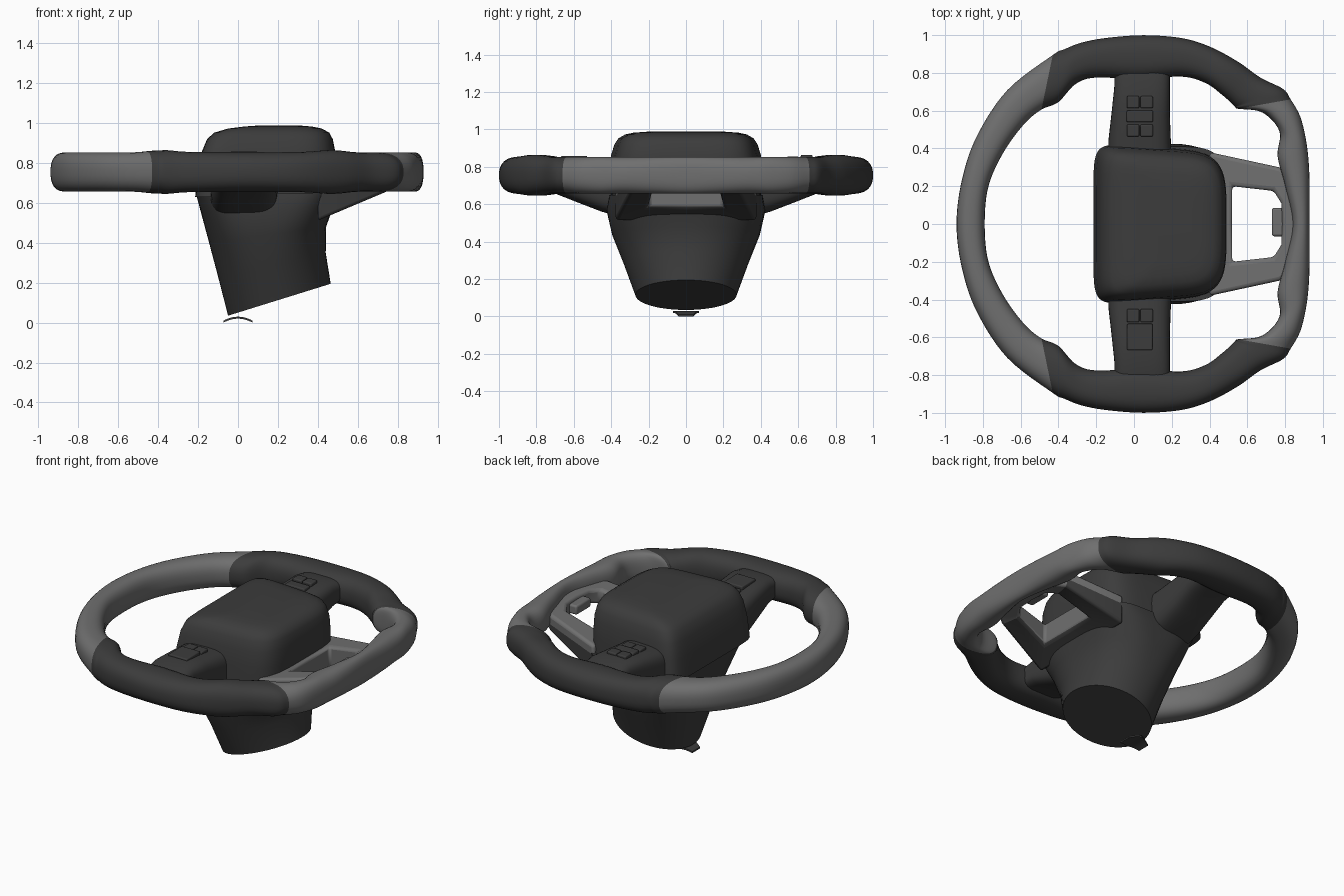
import bpy, bmesh, math
from mathutils import Vector

cube = bpy.data.objects.get("Cube")
if cube:
    bpy.data.objects.remove(cube, do_unlink=True)


def material(name, value):
    mat = bpy.data.materials.new(name)
    mat.use_nodes = True
    colour = (value, value, value, 1)
    mat.diffuse_color = colour
    bsdf = mat.node_tree.nodes["Principled BSDF"]
    bsdf.inputs["Base Color"].default_value = colour
    bsdf.inputs["Roughness"].default_value = 0.6
    return mat


DARK = material("charcoal leather", 0.045)
GREY = material("satin grey", 0.16)


def loft(name, rings, closed=False, rule=None, bevel=0, angle=40):
    """Skin a list of equal rings; rule(ring, side) picks the material slot."""
    bm = bmesh.new()
    rows = [[bm.verts.new(p) for p in ring] for ring in rings]
    count, sides = len(rows), len(rows[0])
    for i in range(count if closed else count - 1):
        a, b = rows[i], rows[(i + 1) % count]
        for j in range(sides):
            k = (j + 1) % sides
            face = bm.faces.new((a[j], a[k], b[k], b[j]))
            face.material_index = rule(i, j) if rule else 0
    if not closed:
        bm.faces.new(rows[0])
        bm.faces.new(rows[-1])
    bmesh.ops.recalc_face_normals(bm, faces=bm.faces[:])
    mesh = bpy.data.meshes.new(name)
    bm.to_mesh(mesh)
    bm.free()
    ob = bpy.data.objects.new(name, mesh)
    bpy.context.collection.objects.link(ob)
    mesh.materials.append(DARK)
    mesh.materials.append(GREY)
    bpy.ops.object.select_all(action='DESELECT')
    bpy.context.view_layer.objects.active = ob
    ob.select_set(True)
    bpy.ops.object.shade_smooth_by_angle(angle=math.radians(angle))
    if bevel:
        mod = ob.modifiers.new("Rounded edges", 'BEVEL')
        mod.width, mod.segments = bevel, 3
        mod.limit_method = 'ANGLE'
    return ob


def oval(power, count=48, power_left=None):
    """Unit superellipse points, optionally with tighter corners on the left."""
    points = []
    for i in range(count):
        a = math.tau * (i + 0.5) / count
        c, s = math.cos(a), math.sin(a)
        e = 2 / (power_left if power_left and c < 0 else power)
        points.append((math.copysign(abs(c) ** e, c), math.copysign(abs(s) ** e, s)))
    return points


def mirrored(half):
    """Close a half loop of (x, y, x, y) stations across the y = 0 plane."""
    return half + [(a, -b, c, -d) for a, b, c, d in half[-2:0:-1]]


# Rim: outer and inner edge of each station, smoothly interpolated
half_rim = [
    (-.94, 0, -.79, 0), (-.91, .24, -.77, .2), (-.83, .47, -.69, .38),
    (-.67, .71, -.58, .53), (-.43, .895, -.49, .605), (-.37, .925, -.4, .645),
    (-.28, .96, -.31, .74), (-.15, .985, -.2, .775), (.05, 1, .03, .765),
    (.25, .985, .25, .78), (.4, .94, .38, .745), (.55, .86, .47, .68),
    (.67, .775, .52, .635), (.79, .715, .535, .62), (.83, .66, .55, .61),
    (.88, .57, .68, .59), (.91, .45, .77, .49), (.925, .33, .76, .36),
    (.93, .2, .8, .2), (.93, 0, .84, 0)]
stations = [Vector(s) for s in mirrored(half_rim)]
total, steps = len(stations), 6
section = oval(2.5, 28)
rings = []
for i in range(total):
    p, q, r, s = (stations[(i + k) % total] for k in (-1, 0, 1, 2))
    for step in range(steps):
        t = step / steps
        v = q + (r - p) * (t / 2) + (2 * p - 5 * q + 4 * r - s) * (t * t / 2) \
            + (3 * q - p - 3 * r + s) * (t ** 3 / 2)
        cx, cy = (v[0] + v[2]) / 2, (v[1] + v[3]) / 2
        wx, wy = (v[0] - v[2]) / 2, (v[1] - v[3]) / 2
        h = 0.098 + 0.012 * math.exp(-((abs(cy) - 0.8) / 0.06) ** 2)
        rings.append([(cx + wx * a, cy + wy * a, 0.755 + h * b) for a, b in section])


def rim_colour(i, j):
    seg = i // steps
    return 0 if 4 <= min(seg, total - 1 - seg) < 14 else 1


loft("steering_rim", rings, closed=True, rule=rim_colour, angle=60)

# Centre pad: stacked rounded outlines, slightly narrower towards +x
pad_levels = [(.63, -.215, .487, .405), (.76, -.2, .49, .4), (.86, -.18, .487, .388),
              (.92, -.155, .475, .37), (.952, -.12, .458, .35), (.973, -.05, .42, .315),
              (.983, .03, .37, .27), (.988, .1, .31, .2)]
rings = []
for z, x0, x1, hy in pad_levels:
    cx, hx = (x0 + x1) / 2, (x1 - x0) / 2
    rings.append([(cx + hx * a, hy * b * (1 - 0.06 * a), z)
                  for a, b in oval(4.5, 64, 8)])
loft("centre_pad", rings, angle=50)

# Column shroud: tilted round base growing into the pad outline
shroud_levels = [(-.05, .035, .465, .195, .27, 2), (-.1, .23, .44, .35, .335, 2.2),
                 (-.145, .4, .442, .48, .395, 2.6), (-.188, .56, .475, .575, .425, 3.5),
                 (-.212, .65, .49, .65, .41, 5)]
rings = []
for x0, z0, x1, z1, hy, power in shroud_levels:
    rings.append([((x0 + x1 + (x1 - x0) * a) / 2, hy * b,
                   (z0 + z1 + (z1 - z0) * a) / 2) for a, b in oval(power, 64)])
loft("column_shroud", rings, angle=50)

# Window spoke: frame around an opening, grey above and dark beneath
half_frame = [(.4, 0, .52, 0), (.4, .38, .52, .2), (.77, .3, .74, .175),
              (.87, .22, .78, .11), (.88, 0, .785, 0)]
frame = mirrored(half_frame)
rings = []
for ox, oy, ix, iy in frame:
    def low(x):
        return 0.53 + 0.42 * (min(x, .8) - .45)

    def high(x):
        return 0.71 + 0.2 * (x - .45)
    rings.append([(ox, oy, low(ox)), (ox, oy, high(ox) - .06), (ox, oy, high(ox)),
                  (ix, iy, high(ix)), (ix, iy, low(ix) + .02)])


def frame_colour(i, j):
    near_hub = min(i, len(frame) - 1 - i) < 2
    return 0 if near_hub and j in (0, 4) else 1


loft("window_spoke", rings, closed=True, rule=frame_colour, bevel=.018)


def block(name, x, y, z, sx, sy, sz, bevel, slot=0):
    rings = [[(x + a * sx / 2, y + b * sy / 2, z + c * sz / 2)
              for a, b in ((-1, -1), (1, -1), (1, 1), (-1, 1))] for c in (-1, 1)]
    return loft(name, rings, rule=lambda i, j: slot, bevel=bevel)


# Small tab on the window's outer edge
tab = block("window_tab", .77, .01, .73, .08, .15, .06, .012, 1)
for poly in tab.data.polygons:
    poly.material_index = 1


# Side spokes, each with a switch panel
def spoke_top(y):
    return 0.82 + 0.1 * (min(abs(y), .68) - .36)


spoke_levels = [(.34, -.14, .2, .53), (.45, -.135, .195, .56), (.58, -.12, .19, .61),
                (.72, -.105, .19, .665), (.84, -.1, .19, .69)]
for side, label in ((1, "back"), (-1, "front")):
    rings = []
    for y, x0, x1, low_z in spoke_levels:
        top = spoke_top(y) - (.03 if y > .8 else 0)
        rings.append([((x0 + x1 + (x1 - x0) * a) / 2, side * y,
                       (low_z + top + (top - low_z) * b) / 2) for a, b in oval(3.5, 40)])
    loft(label + "_spoke", rings, angle=60)


def switch(label, x, y, sx, sy):
    block(label + "_switch", x, y, spoke_top(y), sx, sy, .03, .007)


for x in (-.005, .067):
    for y in (.495, .645):
        switch("back", x, y, .066, .064)
    switch("front", x, -.485, .066, .07)
switch("back_centre", .031, .57, .14, .062)
switch("front_wide", .031, -.598, .135, .14)

# Loose arched clip below the column
rings = []
for i in range(-6, 7):
    x = i / 6
    top, hy = .03 - .02 * x * x, .07 - .03 * abs(x)
    rings.append([(x * .073, s * hy, top - d) for s, d in
                  ((-1, 0), (1, 0), (1, .01), (-1, .01))])
loft("base_clip", rings)
